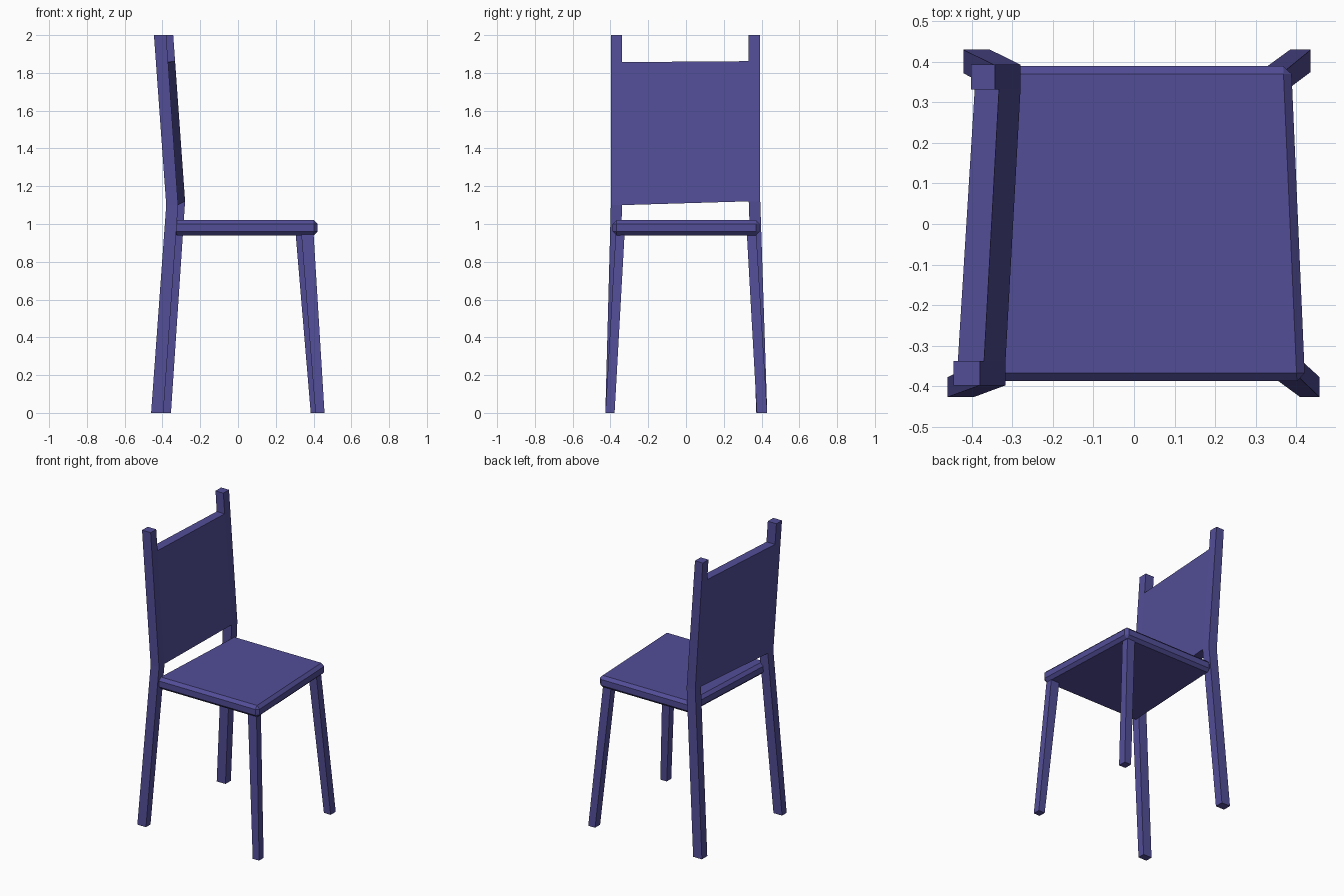
import bpy

if "Cube" in bpy.data.objects:
    bpy.data.objects.remove(bpy.data.objects["Cube"])

mat = bpy.data.materials.new("indigo_paint")
mat.diffuse_color = (0.085, 0.075, 0.31, 1)
mat.use_nodes = True
mat.node_tree.nodes["Principled BSDF"].inputs["Base Color"].default_value = mat.diffuse_color


def loft(name, rings):
    """Solid through stacked four-corner rings, bottom to top."""
    n = len(rings)
    verts = [v for ring in rings for v in ring]
    faces = [(3, 2, 1, 0), tuple(4 * (n - 1) + i for i in range(4))]
    for r in range(n - 1):
        for i in range(4):
            a, b = 4 * r + i, 4 * r + (i + 1) % 4
            faces.append((a, b, b + 4, a + 4))
    mesh = bpy.data.meshes.new(name)
    mesh.from_pydata(verts, [], faces)
    mesh.materials.append(mat)
    obj = bpy.data.objects.new(name, mesh)
    bpy.context.collection.objects.link(obj)
    return obj


def rect(x0, x1, y0, y1, z):
    return [(x0, y0, z), (x1, y0, z), (x1, y1, z), (x0, y1, z)]


# Seat: trapezoid board with chamfered edges
seat = loft("seat", [[(-0.345, -0.388, z), (0.422, -0.388, z),
                      (0.388, 0.39, z), (-0.305, 0.39, z)] for z in (0.94, 1.02)])
bevel = seat.modifiers.new("chamfer", 'BEVEL')
bevel.width = 0.02
bevel.segments = 1

# Front legs: splayed and tapered
loft("front_leg_near", [rect(0.41, 0.458, -0.427, -0.378, 0),
                        rect(0.335, 0.40, -0.372, -0.325, 0.95)])
loft("front_leg_far", [rect(0.385, 0.436, 0.375, 0.43, 0),
                       rect(0.305, 0.365, 0.322, 0.372, 0.95)])

# Back posts: kinked at the foot of the backrest
near_kink, far_kink = (-0.38, -0.317, 1.10), (-0.345, -0.28, 1.12)
near_top, far_top = (-0.445, -0.38, 2.0), (-0.402, -0.343, 2.0)
loft("back_post_near", [rect(-0.46, -0.395, -0.427, -0.378, 0),
                        rect(*near_kink[:2], -0.398, -0.338, near_kink[2]),
                        rect(*near_top[:2], -0.398, -0.338, 2.0)])
loft("back_post_far", [rect(-0.421, -0.355, 0.372, 0.43, 0),
                       rect(*far_kink[:2], 0.332, 0.393, far_kink[2]),
                       rect(*far_top[:2], 0.332, 0.393, 2.0)])


# Back panel: spans the posts, flush with their front and rear
def panel_ring(z_near, z_far):
    ends = []
    for k, t, z in ((near_kink, near_top, z_near), (far_kink, far_top, z_far)):
        f = (z - k[2]) / (t[2] - k[2])
        ends.append([k[i] + f * (t[i] - k[i]) for i in (0, 1)])
    (a0, a1), (b0, b1) = ends
    return [(a0, -0.338, z_near), (a1, -0.338, z_near),
            (b1, 0.332, z_far), (b0, 0.332, z_far)]


loft("back_panel", [panel_ring(1.10, 1.12), panel_ring(1.857, 1.862)])
